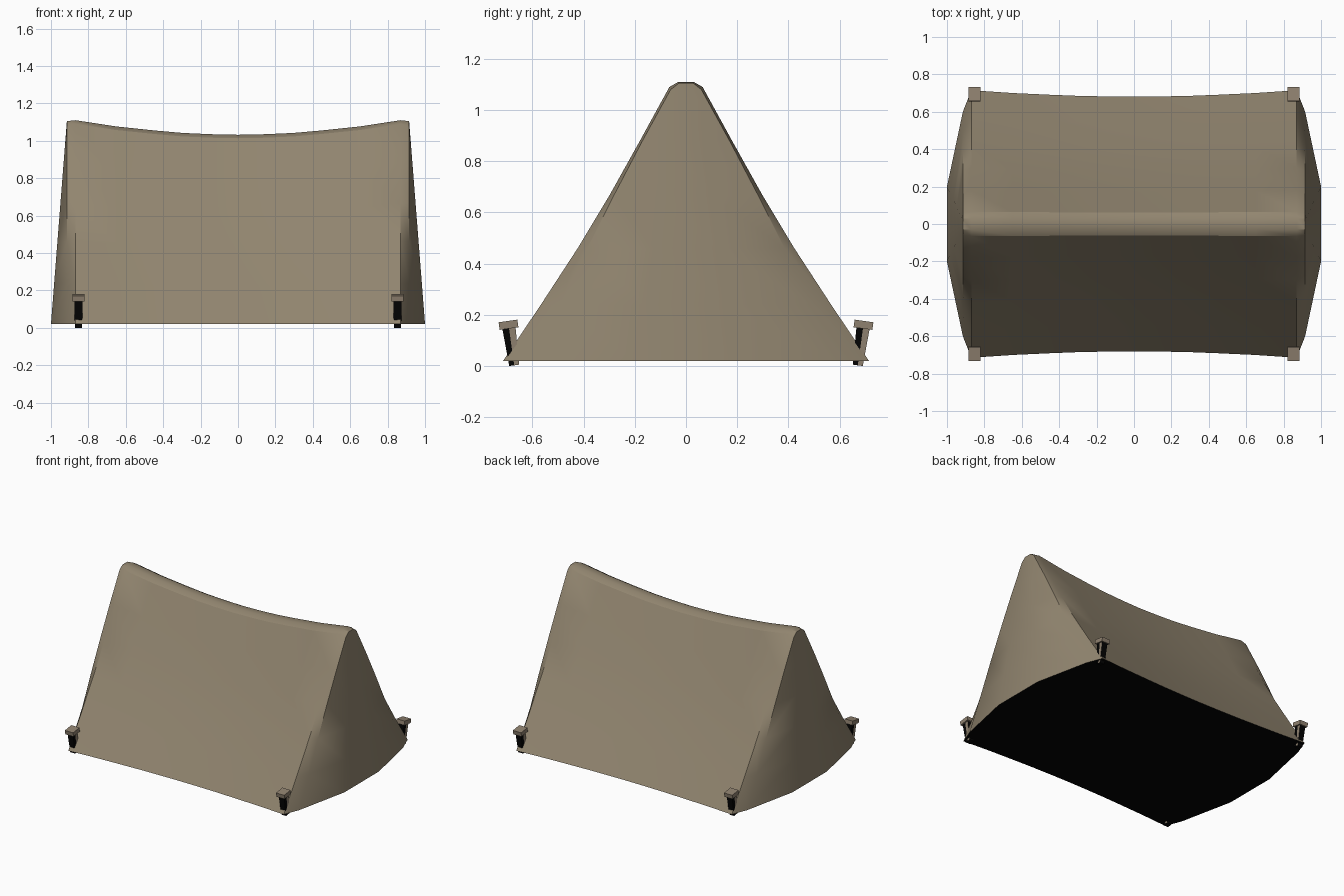
import bpy, bmesh, math
from mathutils import Matrix, Vector

cube = bpy.data.objects.get("Cube")
if cube:
    bpy.data.objects.remove(cube, do_unlink=True)


def material(name, rgb):
    m = bpy.data.materials.new(name)
    m.use_nodes = True
    m.diffuse_color = (*rgb, 1)
    bsdf = m.node_tree.nodes["Principled BSDF"]
    bsdf.inputs["Base Color"].default_value = (*rgb, 1)
    bsdf.inputs["Roughness"].default_value = 0.9
    return m


canvas = material("tan canvas", (0.285, 0.235, 0.16))
wood = material("tan wood", (0.275, 0.22, 0.16))
black = material("black", (0.001, 0.001, 0.001))


def make_object(name, bm, mats):
    mesh = bpy.data.meshes.new(name)
    bm.to_mesh(mesh)
    bm.free()
    for m in mats:
        mesh.materials.append(m)
    ob = bpy.data.objects.new(name, mesh)
    bpy.context.collection.objects.link(ob)
    return ob


# Half profiles (y, z) from ridge to ground: at the poles and at the end seam
POLE = [(0.03, 1.11), (0.065, 1.09), (0.18, 0.88), (0.3, 0.665),
        (0.42, 0.465), (0.57, 0.235), (0.715, 0.02)]
SEAM = [(0.028, 1.105), (0.06, 1.08), (0.17, 0.88), (0.28, 0.67),
        (0.385, 0.46), (0.49, 0.24), (0.6, 0.02)]
# Stations along the ridge (x, amount of sag)
STATIONS = [(0.87, 0), (0.65, 0.43), (0.45, 0.7), (0.3, 0.87), (0.15, 0.96), (0, 1)]


def full(half):
    return [(-y, z) for y, z in reversed(half)] + list(half)


def sagged(half, s):
    return [(y * (1 - 0.048 * s), z - 0.078 * s * (z - 0.02) / 1.09) for y, z in half]


# Tent cloth: sagging sides plus two bulging end panels
bm = bmesh.new()
sections = [(0.915, SEAM)] + [(x, sagged(POLE, s)) for x, s in STATIONS]
sections += [(-x, prof) for x, prof in reversed(sections[:-1])]
grid = [[bm.verts.new((x, y, z)) for y, z in full(prof)] for x, prof in sections]
for a, b in zip(grid, grid[1:]):
    for i in range(len(a) - 1):
        bm.faces.new((a[i], a[i + 1], b[i + 1], b[i]))

n = len(SEAM)
outline = []
for ring, side in ((grid[0], 1), (grid[-1], -1)):
    rows = []
    for i, (y, z) in enumerate(SEAM):
        x = side * (0.915 + 0.085 * (1.105 - z) / 1.085)
        inner = [bm.verts.new((x, k * y / 3, z)) for k in (-1, 1)]
        rows.append([ring[n - 1 - i], *inner, ring[n + i]])
    for a, b in zip(rows, rows[1:]):
        for i in range(3):
            bm.faces.new((a[i], a[i + 1], b[i + 1], b[i]))
    bm.faces.new(rows[0])
    outline.append([v.co.copy() for v in rows[-1]])

# Outline of the ground sheet, following the lower hem
hem = [r[0].co.copy() for r in reversed(grid)] + outline[0][1:3]
hem += [r[-1].co.copy() for r in grid] + outline[1][2:0:-1]
bmesh.ops.recalc_face_normals(bm, faces=bm.faces)
tent = make_object("tent_cloth", bm, [canvas])
bpy.context.view_layer.objects.active = tent
tent.select_set(True)
bpy.ops.object.shade_smooth_by_angle(angle=math.radians(30))
tent.select_set(False)

# Ground sheet
bm = bmesh.new()
sheet = bm.faces.new([bm.verts.new(p) for p in hem])
sheet.normal_update()
if sheet.normal.z > 0:
    sheet.normal_flip()
make_object("ground_sheet", bm, [black])


# Corner pegs: tapered shaft with a square cap, leaning outwards
def peg(name, sx, sy):
    bm = bmesh.new()
    bmesh.ops.create_cube(bm, size=1, matrix=Matrix.Translation((0, 0, 0.075))
                          @ Matrix.Diagonal((0.045, 0.052, 0.15, 1)))
    for v in bm.verts:
        if v.co.z < 0.05:
            v.co.x *= 0.85
            v.co.y *= 0.75
    bmesh.ops.bisect_plane(bm, geom=bm.verts[:] + bm.edges[:] + bm.faces[:],
                           plane_co=(0, 0, 0), plane_no=(0, 1, 0))
    bm.normal_update()
    # dark paint on the shaft, with one light half on each flank
    for f in bm.faces:
        c = f.calc_center_median()
        light = abs(f.normal.x) > 0.7 and f.normal.x * c.y > 0
        f.material_index = 0 if light else 1
    cap = bmesh.ops.create_cube(bm, size=1, matrix=Matrix.Translation((0, 0, 0.16))
                                @ Matrix.Diagonal((0.066, 0.074, 0.03, 1)))
    for f in {f for v in cap["verts"] for f in v.link_faces}:
        f.material_index = 0
    ob = make_object(name, bm, [wood, black])
    ob.rotation_euler.x = math.radians(-8 * sy)
    ob.location = Vector((0.853 * sx, 0.671 * sy, 0.003))


for sx, s_name in ((1, "left"), (-1, "right")):
    for sy, f_name in ((-1, "front"), (1, "back")):
        peg(f"{f_name}_{s_name}_peg", sx, sy)
